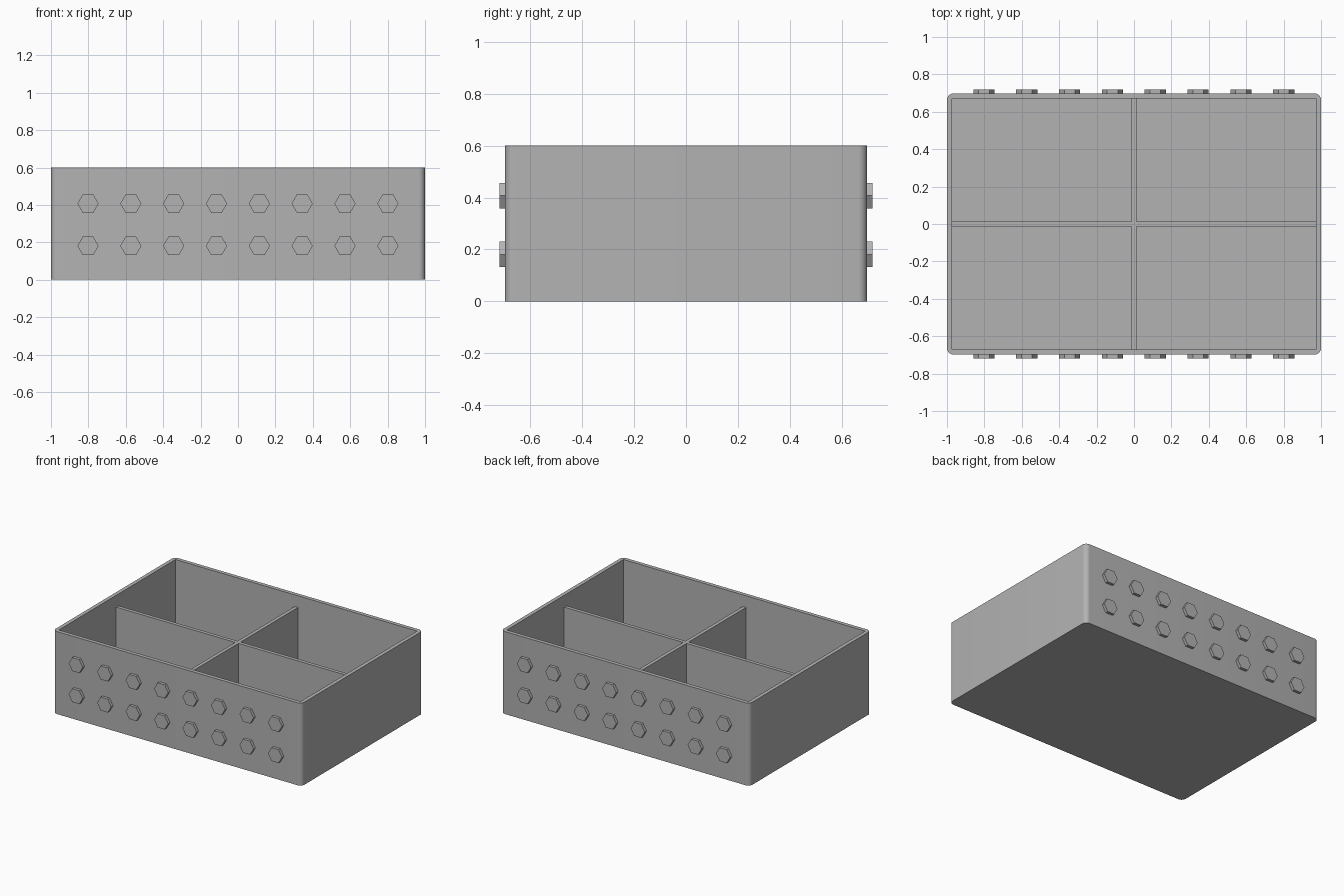
import bpy, bmesh
from math import cos, sin, pi
from mathutils import Vector

cube = bpy.data.objects.get("Cube")
if cube:
    bpy.data.objects.remove(cube, do_unlink=True)

HX, HY, HEIGHT = 1.0, 0.698, 0.6     # outer half sizes and height
WALL, RADIUS = 0.028, 0.034          # wall thickness, corner rounding
DIVIDER_TOP, DIVIDER_HALF = 0.515, 0.013
STUD_RADIUS, STUD_DEPTH = 0.0566, 0.021

grey = bpy.data.materials.new("plain grey")
grey.use_nodes = True
colour = (0.45, 0.45, 0.45, 1)
grey.diffuse_color = colour
grey.node_tree.nodes["Principled BSDF"].inputs["Base Color"].default_value = colour


def prism(name, profile, offset):
    """Extrude a closed flat profile along the offset vector."""
    bm = bmesh.new()
    face = bm.faces.new([bm.verts.new(p) for p in profile])
    moved = bmesh.ops.extrude_face_region(bm, geom=[face], use_keep_orig=True)["geom"]
    bmesh.ops.translate(bm, vec=offset, verts=[g for g in moved if isinstance(g, bmesh.types.BMVert)])
    bmesh.ops.recalc_face_normals(bm, faces=bm.faces)
    mesh = bpy.data.meshes.new(name)
    bm.to_mesh(mesh)
    bm.free()
    mesh.materials.append(grey)
    obj = bpy.data.objects.new(name, mesh)
    bpy.context.collection.objects.link(obj)
    return obj


def rectangle(hx, hy, z):
    return [(-hx, -hy, z), (hx, -hy, z), (hx, hy, z), (-hx, hy, z)]


# Open box: rounded upright corners outside, square cavity inside
steps = 8
outline = []
for i, (sx, sy) in enumerate([(1, 1), (-1, 1), (-1, -1), (1, -1)]):
    for k in range(steps + 1):
        a = (i + k / steps) * pi / 2
        outline.append((sx * (HX - RADIUS) + RADIUS * cos(a),
                        sy * (HY - RADIUS) + RADIUS * sin(a), 0))
box = prism("storage_box", outline, Vector((0, 0, HEIGHT)))
cavity = prism("cavity_cutter", rectangle(HX - WALL, HY - WALL, WALL), Vector((0, 0, HEIGHT)))
cut = box.modifiers.new("cavity", 'BOOLEAN')
cut.object = cavity
cut.operation = 'DIFFERENCE'
cut.solver = 'EXACT'
bpy.context.view_layer.objects.active = box
box.select_set(True)
bpy.ops.object.modifier_apply(modifier=cut.name)
bpy.data.objects.remove(cavity, do_unlink=True)
bpy.ops.object.shade_smooth_by_angle(angle=pi / 6)

# Cross-shaped divider reaching into the walls
d, ex, ey = DIVIDER_HALF, HX - WALL / 2, HY - WALL / 2
arms = [(ex, -d), (ex, d), (d, d), (d, ey), (-d, ey), (-d, d)]
cross = arms + [(-x, -y) for x, y in arms]
floor = WALL / 2
prism("cross_divider", [(x, y, floor) for x, y in cross], Vector((0, 0, DIVIDER_TOP - floor)))

# Two rows of hexagonal studs on the front and back
for side, label in ((-1, "front"), (1, "back")):
    for row, z in enumerate((0.181, 0.407)):
        for col in range(8):
            x = -0.802 + col * 0.229
            hexagon = [(x + STUD_RADIUS * cos(k * pi / 3), side * (HY - 0.01),
                        z + STUD_RADIUS * sin(k * pi / 3)) for k in range(6)]
            prism(f"{label}_stud_{row + 1}_{col + 1}", hexagon,
                  Vector((0, side * (STUD_DEPTH + 0.01), 0)))
